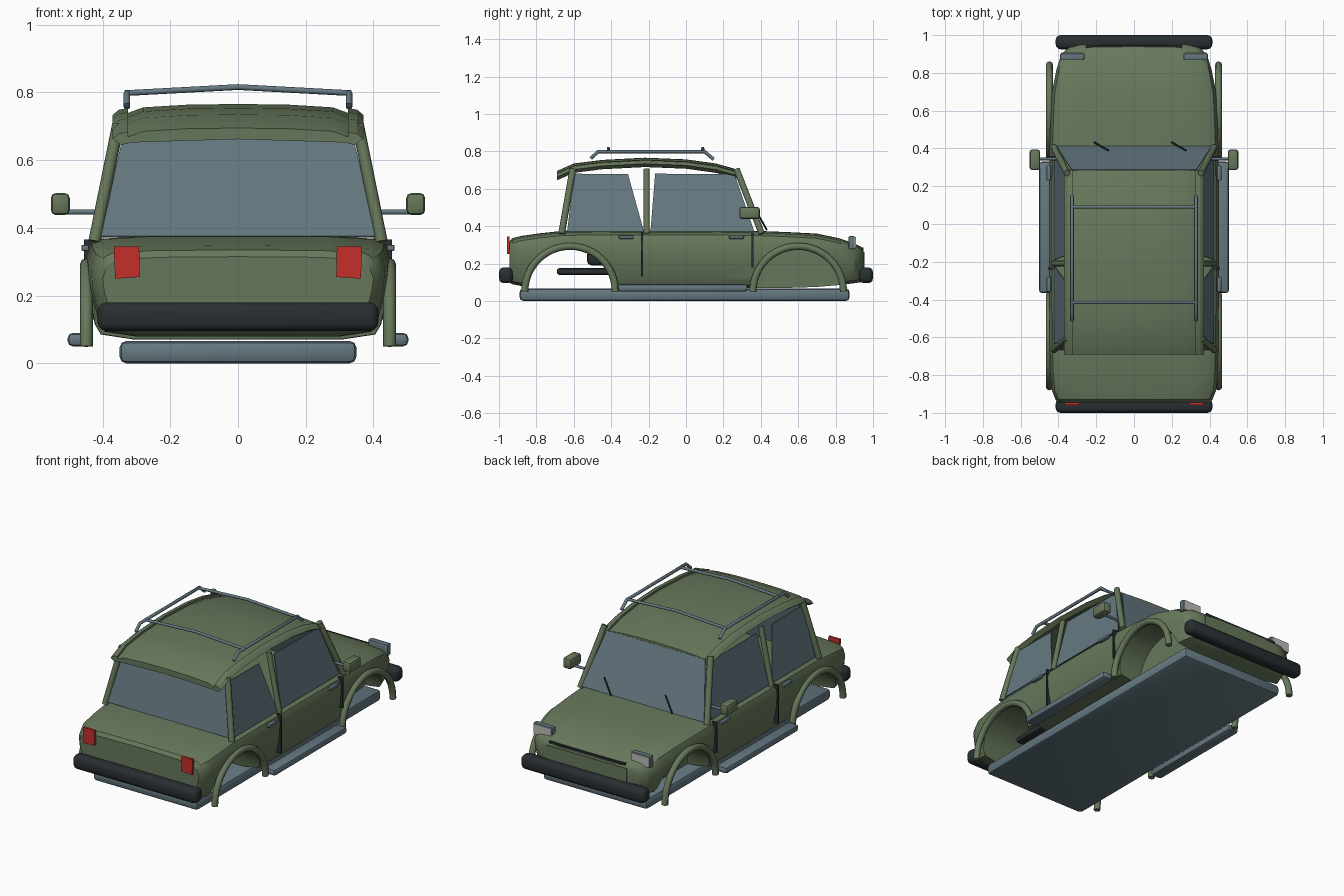
import bpy, bmesh, math
from mathutils import Vector

if "Cube" in bpy.data.objects:
    bpy.data.objects.remove(bpy.data.objects["Cube"])


def material(name, rgb):
    m = bpy.data.materials.new(name)
    m.diffuse_color = (*rgb, 1)
    m.use_nodes = True
    m.node_tree.nodes["Principled BSDF"].inputs["Base Color"].default_value = m.diffuse_color
    return m


GREEN = material("olive green paint", (0.135, 0.187, 0.105))
STEEL = material("blue grey steel", (0.13, 0.19, 0.22))
DARK = material("dark rubber", (0.021, 0.028, 0.031))
RED = material("tail light red", (0.55, 0.028, 0.024))
LAMP = material("pale lamp", (0.5, 0.5, 0.47))


def finish(name, bm, mat, smooth=None):
    bmesh.ops.recalc_face_normals(bm, faces=bm.faces)
    me = bpy.data.meshes.new(name)
    bm.to_mesh(me)
    bm.free()
    ob = bpy.data.objects.new(name, me)
    bpy.context.collection.objects.link(ob)
    me.materials.append(mat)
    if smooth:
        shade(ob, smooth)
    return ob


def shade(ob, angle):
    bpy.ops.object.select_all(action='DESELECT')
    ob.select_set(True)
    bpy.context.view_layer.objects.active = ob
    bpy.ops.object.shade_smooth_by_angle(angle=math.radians(angle))


def box(name, lo, hi, mat, bevel=0.0, seg=2):
    """Box between two corners, with optionally rounded edges."""
    bm = bmesh.new()
    bmesh.ops.create_cube(bm, size=1)
    lo, hi = Vector(lo), Vector(hi)
    for v in bm.verts:
        v.co = Vector([(lo[i] + hi[i]) / 2 + v.co[i] * abs(hi[i] - lo[i]) for i in range(3)])
    if bevel:
        bmesh.ops.bevel(bm, geom=bm.edges[:], offset=bevel, segments=seg,
                        profile=0.5, affect='EDGES')
    return finish(name, bm, mat, 35 if bevel else None)


def tube(name, pts, r, mat, res=2):
    cu = bpy.data.curves.new(name, 'CURVE')
    cu.dimensions = '3D'
    cu.bevel_depth, cu.bevel_resolution, cu.use_fill_caps = r, res, True
    sp = cu.splines.new('POLY')
    sp.points.add(len(pts) - 1)
    for p, co in zip(sp.points, pts):
        p.co = (*co, 1)
    cu.materials.append(mat)
    ob = bpy.data.objects.new(name, cu)
    bpy.context.collection.objects.link(ob)
    bpy.ops.object.select_all(action='DESELECT')
    ob.select_set(True)
    bpy.context.view_layer.objects.active = ob
    bpy.ops.object.convert(target='MESH')
    ob = bpy.context.view_layer.objects.active
    shade(ob, 50)
    return ob


def loft(name, rings, mat, smooth=30):
    """Skin closed rings of equal length and cap both ends."""
    bm = bmesh.new()
    vs = [[bm.verts.new(p) for p in ring] for ring in rings]
    n = len(vs[0])
    for a, b in zip(vs, vs[1:]):
        for i in range(n):
            j = (i + 1) % n
            bm.faces.new((a[i], a[j], b[j], b[i]))
    bm.faces.new(vs[0])
    bm.faces.new(vs[-1])
    return finish(name, bm, mat, smooth)


def pane(name, corners, mat, t=0.006):
    """Flat plate from four corners, given a small thickness."""
    c = [Vector(p) for p in corners]
    n = (c[1] - c[0]).cross(c[2] - c[0]).normalized() * t / 2
    return loft(name, [[p - n for p in c], [p + n for p in c]], mat, None)


def mirrored(half):
    return half + [(-x, y, z) for x, y, z in reversed(half) if x > 0]


# Body shell: y, half width, top height, bottom height
stations = [(-0.945, 0.40, 0.315, 0.10), (-0.93, 0.415, 0.335, 0.09), (-0.88, 0.435, 0.348, 0.08),
            (-0.78, 0.444, 0.362, 0.075), (-0.65, 0.447, 0.376, 0.075), (-0.3, 0.45, 0.378, 0.07),
            (0.1, 0.45, 0.378, 0.07), (0.4, 0.447, 0.374, 0.07), (0.55, 0.442, 0.368, 0.07),
            (0.7, 0.434, 0.36, 0.075), (0.82, 0.41, 0.335, 0.085), (0.9, 0.385, 0.308, 0.095),
            (0.935, 0.345, 0.29, 0.10), (0.95, 0.29, 0.275, 0.11)]
rings = []
for y, w, t, b in stations:
    half = [(0, y, t), (0.6 * w, y, t - 0.002), (0.9 * w, y, t - 0.01), (0.965 * w, y, t - 0.025),
            (w, y, t - 0.065), (0.985 * w, y, (t + b) / 2), (0.94 * w, y, b + 0.045),
            (0.9 * w, y, b + 0.015), (0.68 * w, y, b), (0, y, b)]
    rings.append(mirrored(half))
body = loft("body", rings, GREEN, None)


def cut(x0, x1, yc):
    ring = [(yc + 0.235 * math.cos(a), 0.05 + 0.235 * math.sin(a))
            for a in [i * math.tau / 48 for i in range(48)]]
    cutter = loft("wheel_cutter", [[(x, y, z) for y, z in ring] for x in (x0, x1)], GREEN, None)
    cutter.hide_render = True
    mod = body.modifiers.new("wheel_opening", 'BOOLEAN')
    mod.object, mod.operation, mod.solver = cutter, 'DIFFERENCE', 'EXACT'
    bpy.context.view_layer.objects.active = body
    bpy.ops.object.modifier_apply(modifier=mod.name)
    bpy.data.objects.remove(cutter)


# Wheel openings: the rear passes through, the front ones are closed wells
cut(-0.6, 0.6, -0.62)
cut(0.27, 0.6, 0.6)
cut(-0.6, -0.27, 0.6)
shade(body, 30)

# Chassis, bumpers and the rear bench
box("chassis", (-0.35, -0.89, 0), (0.35, 0.875, 0.066), STEEL, 0.02)
box("rear_bumper", (-0.415, -1.0, 0.095), (0.415, -0.925, 0.18), DARK, 0.027, 3)
box("front_bumper", (-0.415, 0.925, 0.095), (0.415, 1.0, 0.18), DARK, 0.027, 3)
box("bench_seat", (-0.3, -0.69, 0.14), (0.3, -0.40, 0.175), DARK, 0.012)
box("bench_back", (-0.3, -0.53, 0.19), (0.3, -0.42, 0.27), DARK, 0.025)

# Roof: y, top height, underside height
roof_line = [(-0.69, 0.695, 0.652), (-0.60, 0.735, 0.685), (-0.45, 0.754, 0.712),
             (-0.22, 0.766, 0.73), (0.0, 0.757, 0.722), (0.16, 0.735, 0.70), (0.285, 0.70, 0.662)]
rings = []
for y, t, b in roof_line:
    rings.append(mirrored([(0, y, t), (0.15, y, t - 0.002), (0.28, y, t - 0.01),
                           (0.335, y, t - 0.03), (0.325, y, b), (0, y, b + 0.01)]))
loft("roof", rings, GREEN, 25)

# Glass front and rear
pane("rear_window", [(-0.41, -0.665, 0.375), (0.41, -0.665, 0.375),
                     (0.335, -0.60, 0.69), (-0.335, -0.60, 0.69)], STEEL)
pane("windshield", [(-0.41, 0.41, 0.372), (0.41, 0.41, 0.372),
                    (0.33, 0.285, 0.685), (-0.33, 0.285, 0.685)], STEEL)

for s, side in ((-1, "left"), (1, "right")):
    # Roof edge rail
    loft(side + "_roof_rail", [[(s * 0.325, y, t - 0.012), (s * 0.352, y, t - 0.017),
                                (s * 0.37, y, t - 0.032), (s * 0.345, y, t - 0.05),
                                (s * 0.325, y, t - 0.045)] for y, t, b in roof_line], GREEN, 25)
    # Pillars
    for nm, y0, y1, r in (("rear", -0.665, -0.605, 0.018), ("middle", -0.21, -0.21, 0.016),
                          ("front", 0.405, 0.27, 0.018)):
        tube(side + "_" + nm + "_pillar", [(s * 0.424, y0, 0.36), (s * 0.354, y1, 0.705)], r, GREEN)
    # Side windows with slanted inner edges
    for nm, q in (("rear", (-0.635, -0.225, -0.31, -0.60)), ("front", (-0.19, 0.365, 0.26, -0.165))):
        pane(side + "_" + nm + "_side_window",
             [(s * 0.42, q[0], 0.372), (s * 0.42, q[1], 0.372),
              (s * 0.356, q[2], 0.677), (s * 0.356, q[3], 0.68)], STEEL)
    # Wheel arch tubes
    for nm, yc in (("rear", -0.62), ("front", 0.6)):
        tube(side + "_" + nm + "_arch",
             [(s * 0.448, yc + 0.242 * math.cos(a), 0.05 + 0.242 * math.sin(a))
              for a in [i * math.pi / 24 for i in range(25)]], 0.019, GREEN)
    # Side step and its brackets
    box(side + "_step", (s * 0.43, -0.365, 0.05), (s * 0.503, 0.33, 0.09), STEEL, 0.015)
    # Door seams and handles
    for nm, y, z0 in (("rear", -0.235, 0.13), ("front", 0.355, 0.18)):
        box(side + "_" + nm + "_door_seam", (s * 0.425, y - 0.005, z0), (s * 0.455, y + 0.005, 0.365), DARK)
    for nm, y in (("rear", -0.32), ("front", 0.27)):
        box(side + "_" + nm + "_handle", (s * 0.44, y - 0.04, 0.332), (s * 0.463, y + 0.04, 0.35), STEEL, 0.005)
    # Mirror on its arm
    tube(side + "_mirror_arm", [(s * 0.41, 0.345, 0.447), (s * 0.52, 0.345, 0.447)], 0.008, STEEL)
    box(side + "_mirror", (s * 0.497, 0.285, 0.438), (s * 0.553, 0.395, 0.503), GREEN, 0.015)
    # Lights
    pane(side + "_tail_light", [(s * 0.29, -0.951, 0.255), (s * 0.363, -0.951, 0.25),
                                (s * 0.367, -0.951, 0.345), (s * 0.292, -0.951, 0.345)], RED, 0.014)
    box(side + "_headlight_case", (s * 0.262, 0.87, 0.277), (s * 0.392, 0.902, 0.347), STEEL, 0.006)
    box(side + "_headlight_lens", (s * 0.267, 0.90, 0.282), (s * 0.387, 0.908, 0.342), LAMP)
    # Rack rail with bent ends and feet
    tube(side + "_rack_rail", [(s * 0.328, -0.51, 0.762), (s * 0.328, -0.47, 0.798),
                               (s * 0.328, 0.10, 0.798), (s * 0.328, 0.148, 0.757)], 0.0095, STEEL)
    # Wiper resting on the windshield
    x = 0.2 if s > 0 else -0.21
    tube(side + "_wiper", [(x, 0.432, 0.38), (x + 0.075, 0.39, 0.455)], 0.005, DARK, 1)

# Roof rack cross bars
for nm, y in (("rear", -0.415), ("front", 0.09)):
    tube(nm + "_rack_bar", [(-0.335, y, 0.798), (0, y, 0.816), (0.335, y, 0.798)], 0.0085, STEEL)

# Grille strip and flat nose panel
box("grille_strip", (-0.255, 0.925, 0.274), (0.255, 0.948, 0.286), DARK)
box("nose_panel", (-0.27, 0.94, 0.13), (0.27, 0.954, 0.262), GREEN)
